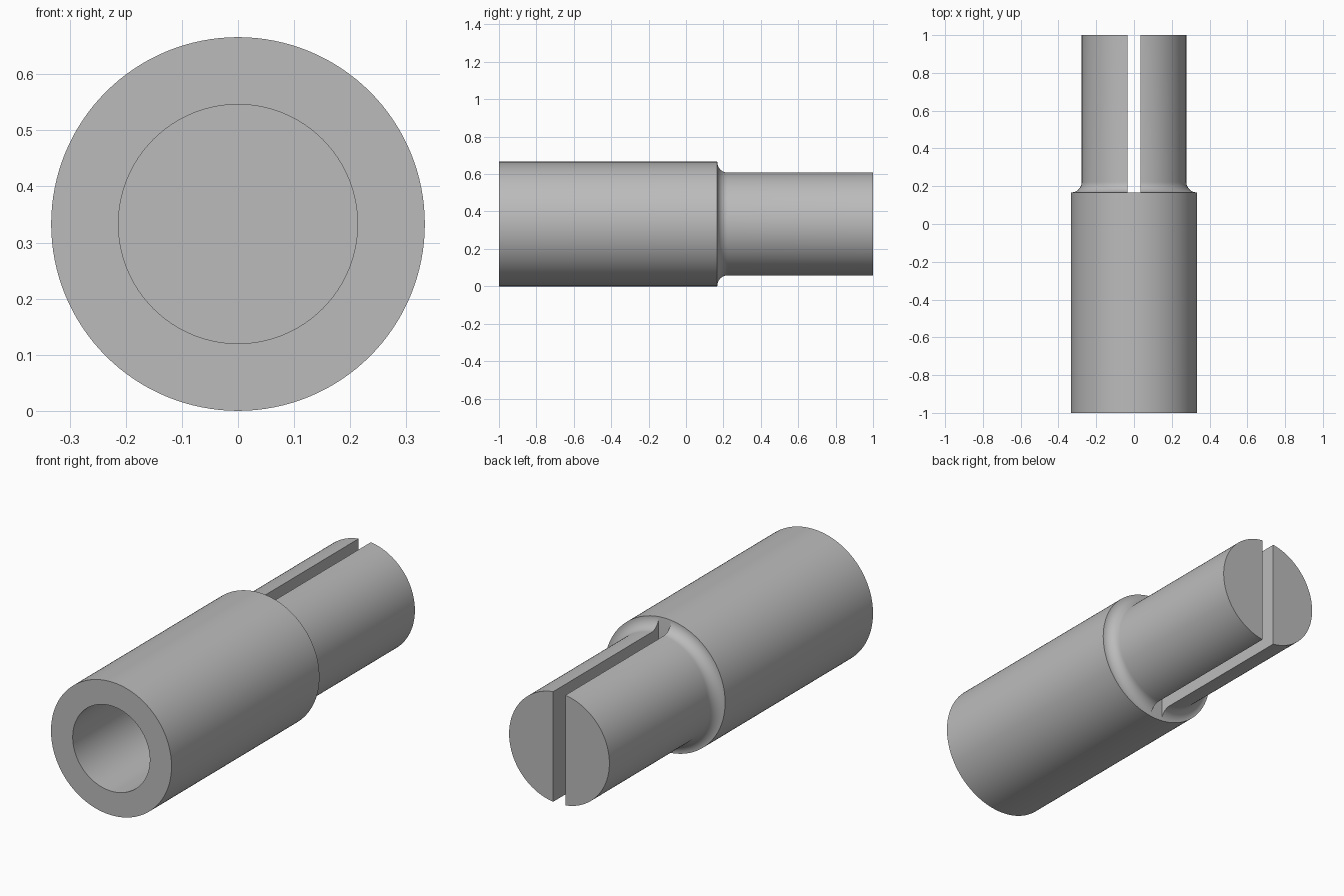
import bpy, bmesh, math
from mathutils import Vector, Matrix

cube = bpy.data.objects.get("Cube")
if cube:
    bpy.data.objects.remove(cube, do_unlink=True)

BODY_R, SHANK_R, BORE_R = 0.333, 0.277, 0.213
FRONT, BORE_END, SHOULDER, BACK = -1.0, 0.0, 0.167, 1.0
FILLET = BODY_R - SHANK_R
SLOT_W = 0.067
SEGMENTS = 128

grey = bpy.data.materials.new("plain grey")
grey.use_nodes = True
colour = (0.5, 0.5, 0.5, 1)
grey.diffuse_color = colour
grey.node_tree.nodes["Principled BSDF"].inputs["Base Color"].default_value = colour

# Half profile as (radius, y): bore floor, bore, body, concave fillet, shank
profile = [(0, BORE_END), (BORE_R, BORE_END), (BORE_R, FRONT), (BODY_R, FRONT)]
for i in range(13):
    a = math.pi / 2 * i / 12
    profile.append((BODY_R - FILLET * math.sin(a),
                    SHOULDER + FILLET * (1 - math.cos(a))))
profile += [(SHANK_R, BACK), (0, BACK)]

# Turn the profile about the y axis
bm = bmesh.new()
verts = [bm.verts.new((r, y, 0)) for r, y in profile]
edges = [bm.edges.new(pair) for pair in zip(verts, verts[1:])]
bmesh.ops.spin(bm, geom=verts + edges, cent=(0, 0, 0), axis=(0, 1, 0),
               angle=math.tau, steps=SEGMENTS, use_merge=True)
bmesh.ops.remove_doubles(bm, verts=bm.verts, dist=1e-5)
bmesh.ops.recalc_face_normals(bm, faces=bm.faces)
bmesh.ops.translate(bm, verts=bm.verts, vec=(0, 0, BODY_R))
mesh = bpy.data.meshes.new("slotted_sleeve")
bm.to_mesh(mesh)
bm.free()
sleeve = bpy.data.objects.new("slotted_sleeve", mesh)
bpy.context.collection.objects.link(sleeve)
mesh.materials.append(grey)

# Vertical slot through the shank, stopping at the shoulder
bm = bmesh.new()
length = BACK - SHOULDER + 0.1
bmesh.ops.create_cube(bm, size=1, matrix=Matrix.LocRotScale(
    Vector((0, SHOULDER + 0.001 + length / 2, BODY_R)), None,
    Vector((SLOT_W, length, 1))))
cut_mesh = bpy.data.meshes.new("slot_cutter")
bm.to_mesh(cut_mesh)
bm.free()
cutter = bpy.data.objects.new("slot_cutter", cut_mesh)
bpy.context.collection.objects.link(cutter)
cutter.hide_render = True

slot = sleeve.modifiers.new("slot", "BOOLEAN")
slot.operation = "DIFFERENCE"
slot.solver = "EXACT"
slot.object = cutter
bpy.ops.object.select_all(action="DESELECT")
sleeve.select_set(True)
bpy.context.view_layer.objects.active = sleeve
bpy.ops.object.modifier_apply(modifier="slot")
bpy.data.objects.remove(cutter, do_unlink=True)

# Smooth round walls with crisp rims
bpy.ops.object.shade_smooth_by_angle(angle=math.radians(30))
